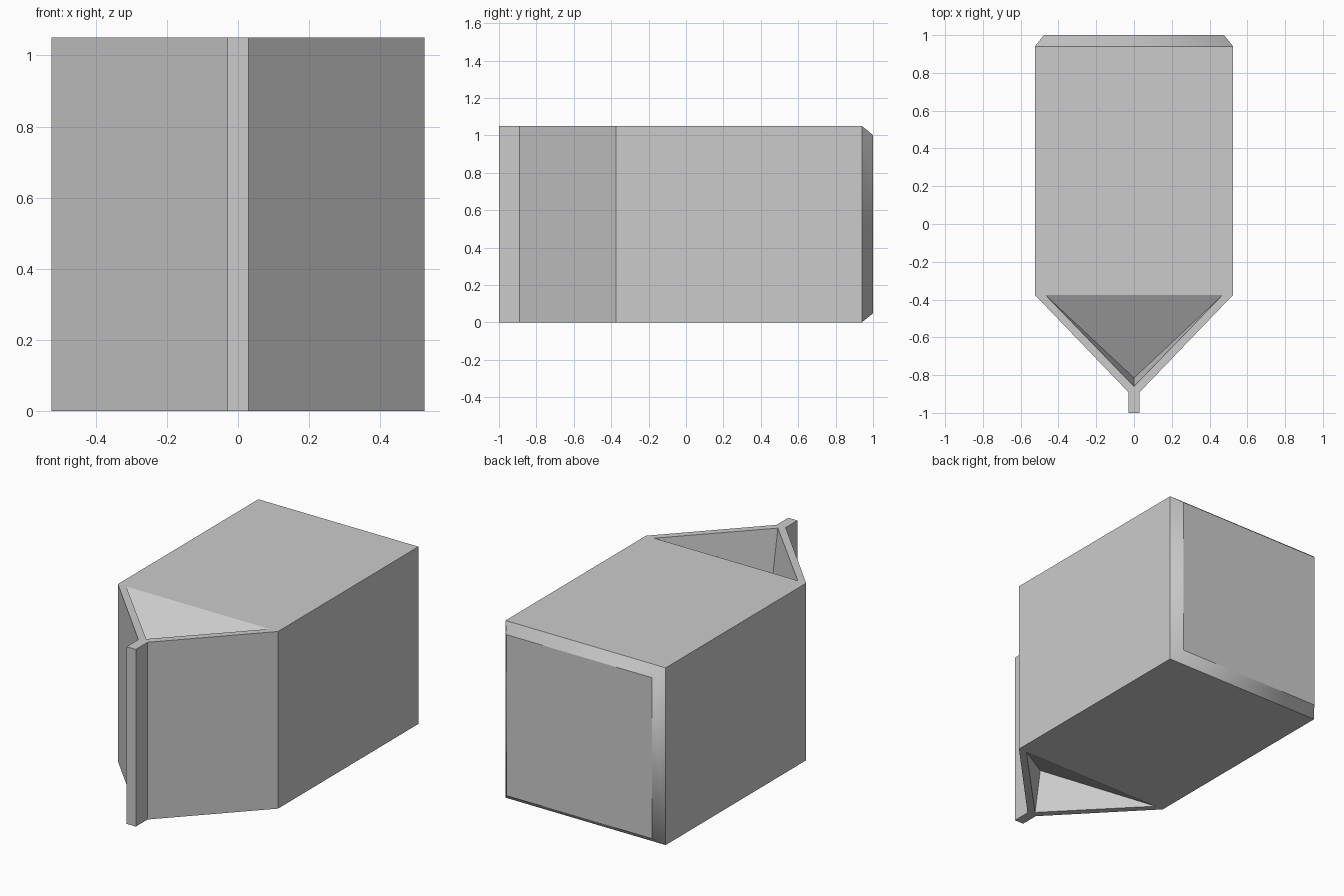
import bpy, bmesh
from mathutils import Vector

if "Cube" in bpy.data.objects:
    bpy.data.objects.remove(bpy.data.objects["Cube"])

H = 1.05        # height
W = 0.525       # half width
Y_BACK = 0.94   # where the back chamfer begins
Y_PROW = -0.375 # where the wedge begins


def make_object(name, bm):
    bmesh.ops.recalc_face_normals(bm, faces=bm.faces)
    mesh = bpy.data.meshes.new(name)
    bm.to_mesh(mesh)
    bm.free()
    obj = bpy.data.objects.new(name, mesh)
    bpy.context.collection.objects.link(obj)
    return obj


# Body: plan outline with wedge and tab, extruded upward
half = [(W, Y_BACK), (W, Y_PROW), (0.03, -0.89), (0.03, -1.0)]
outline = half + [(-x, y) for x, y in reversed(half)]
bm = bmesh.new()
base = bm.faces.new([bm.verts.new((x, y, 0)) for x, y in outline])
ext = bmesh.ops.extrude_face_region(bm, geom=[base])
top = [v for v in ext["geom"] if isinstance(v, bmesh.types.BMVert)]
bmesh.ops.translate(bm, verts=top, vec=(0, 0, H))
bmesh.ops.recalc_face_normals(bm, faces=bm.faces)

# Back chamfer: inset the rear face and push it out, strips softly shaded
back = max(bm.faces, key=lambda f: f.calc_center_median().y)
strips = bmesh.ops.inset_individual(bm, faces=[back], thickness=0.068)["faces"]
bmesh.ops.translate(bm, verts=back.verts[:], vec=(0, 1.0 - Y_BACK, 0))
for f in strips:
    f.smooth = True
body = make_object("wedge_body", bm)

# Pocket cutters: tapered three-sided recesses behind the wedge, top and bottom
apex = Vector((0, -0.815, H - 0.25))
rim = [Vector((-0.47, Y_PROW, H)), Vector((0.47, Y_PROW, H)), Vector((0, -0.86, H))]
bm = bmesh.new()
for flip in (False, True):
    pts = [apex] + [apex + (p - apex) * 1.3 for p in rim]
    a, b, c, d = [bm.verts.new((p.x, p.y, H - p.z if flip else p.z)) for p in pts]
    for tri in ((a, b, c), (a, c, d), (a, d, b), (b, d, c)):
        bm.faces.new(tri)
cutter = make_object("pocket_cutter", bm)
cutter.hide_render = True

mod = body.modifiers.new("pockets", 'BOOLEAN')
mod.operation = 'DIFFERENCE'
mod.solver = 'EXACT'
mod.object = cutter
bpy.context.view_layer.objects.active = body
body.select_set(True)
bpy.ops.object.modifier_apply(modifier=mod.name)
bpy.data.objects.remove(cutter)
